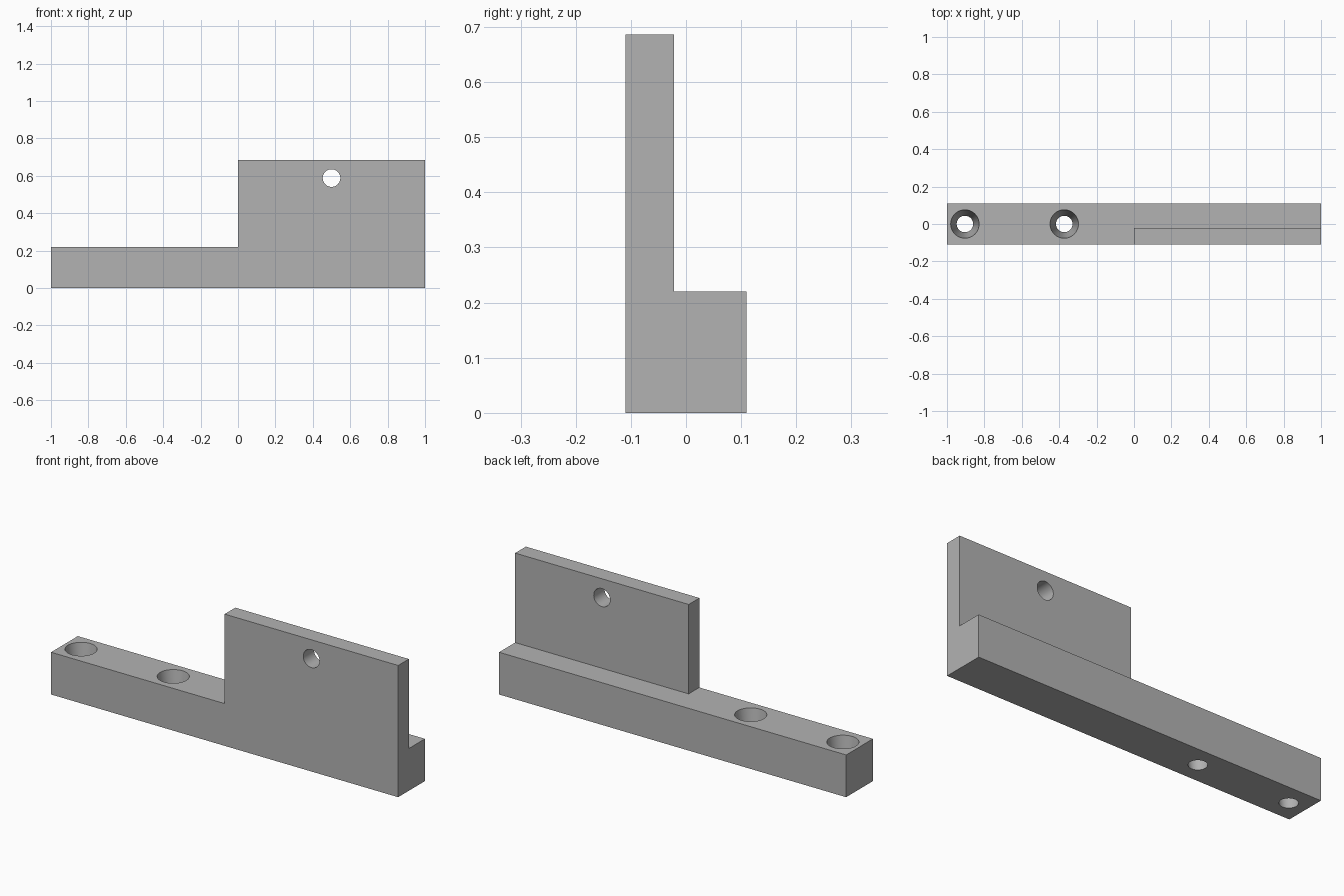
import bpy
import math

if "Cube" in bpy.data.objects:
    bpy.data.objects.remove(bpy.data.objects["Cube"], do_unlink=True)

HEIGHT, BAR, HALF = 0.686, 0.22, 0.11
PLATE_BACK = -0.022


def box(name, low, high):
    bpy.ops.mesh.primitive_cube_add(size=1)
    ob = bpy.context.object
    ob.name = name
    for v in ob.data.vertices:
        v.co = [high[i] if v.co[i] > 0 else low[i] for i in range(3)]
    return ob


def cut(target, cutter):
    """Subtract the cutter from the target, then discard it."""
    cutter.hide_render = True
    mod = target.modifiers.new("cut", "BOOLEAN")
    mod.operation, mod.solver, mod.object = "DIFFERENCE", "EXACT", cutter
    bpy.context.view_layer.objects.active = target
    bpy.ops.object.modifier_apply(modifier=mod.name)
    bpy.data.objects.remove(cutter, do_unlink=True)


# Solid stock, milled down to a bar with an upright plate
bracket = box("bracket", (-1, -HALF, 0), (1, HALF, HEIGHT))
cut(bracket, box("left_step", (-2, -1, BAR), (0, 1, 1)))
cut(bracket, box("back_step", (-1.5, PLATE_BACK, BAR), (1.5, 1, 1)))

# Tapered mounting holes through the bar, extended past both faces
TOP_R, BOTTOM_R, EXTRA = 0.076, 0.044, 0.05
spread = (TOP_R - BOTTOM_R) * EXTRA / BAR
for x in (-0.904, -0.373):
    bpy.ops.mesh.primitive_cone_add(
        vertices=64, radius1=BOTTOM_R - spread, radius2=TOP_R + spread,
        depth=BAR + 2 * EXTRA, location=(x, 0, BAR / 2))
    cut(bracket, bpy.context.object)

# Straight hole through the plate
bpy.ops.mesh.primitive_cylinder_add(
    vertices=64, radius=0.047, depth=0.4,
    location=(0.5, -0.066, 0.588), rotation=(math.pi / 2, 0, 0))
cut(bracket, bpy.context.object)

# Plain grey metal
grey = bpy.data.materials.new("grey_metal")
grey.use_nodes = True
colour = (0.45, 0.45, 0.45, 1)
grey.diffuse_color = colour
grey.node_tree.nodes["Principled BSDF"].inputs["Base Color"].default_value = colour
bracket.data.materials.clear()
bracket.data.materials.append(grey)

# Smooth hole walls, crisp edges elsewhere
bpy.ops.object.select_all(action="DESELECT")
bracket.select_set(True)
bpy.context.view_layer.objects.active = bracket
bpy.ops.object.shade_smooth_by_angle(angle=math.radians(30))
